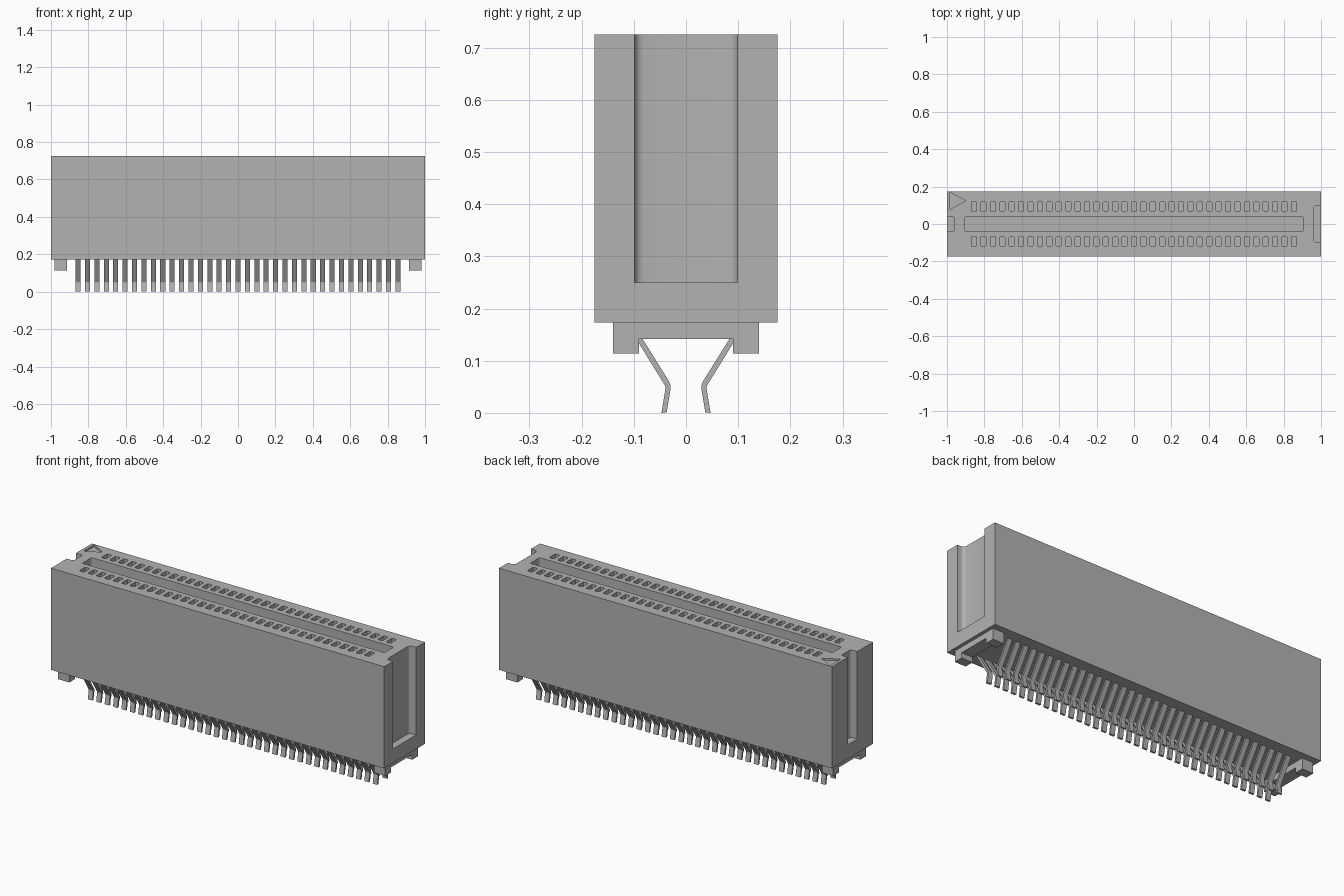
import bpy, bmesh, math
from mathutils import Vector

cube = bpy.data.objects.get("Cube")
if cube:
    bpy.data.objects.remove(cube, do_unlink=True)

grey = bpy.data.materials.new("connector grey")
grey.use_nodes = True
COLOR = (0.45, 0.45, 0.45, 1)
grey.diffuse_color = COLOR
grey.node_tree.nodes["Principled BSDF"].inputs["Base Color"].default_value = COLOR

TOP, BASE, HALF_Y = 0.725, 0.173, 0.175
PITCH, PINS = 0.0503, 35
PIN_X = [(i - (PINS - 1) / 2) * PITCH for i in range(PINS)]


def finish(bm, name):
    bmesh.ops.recalc_face_normals(bm, faces=bm.faces)
    mesh = bpy.data.meshes.new(name)
    bm.to_mesh(mesh)
    bm.free()
    mesh.materials.append(grey)
    obj = bpy.data.objects.new(name, mesh)
    bpy.context.collection.objects.link(obj)
    return obj


def prism(bm, outline, offset):
    """Extrude a closed outline along an offset vector."""
    offset = Vector(offset)
    near = [bm.verts.new(p) for p in outline]
    far = [bm.verts.new(Vector(p) + offset) for p in outline]
    bm.faces.new(near)
    bm.faces.new(far[::-1])
    n = len(near)
    for i in range(n):
        j = (i + 1) % n
        bm.faces.new((near[i], near[j], far[j], far[i]))


def rounded(x0, x1, y0, y1, z, r, steps=4):
    """Rectangle outline with rounded corners."""
    corners = ((x1 - r, y1 - r), (x0 + r, y1 - r), (x0 + r, y0 + r), (x1 - r, y0 + r))
    return [(cx + r * math.cos(a), cy + r * math.sin(a), z)
            for q, (cx, cy) in enumerate(corners)
            for a in [(q + s / steps) * math.pi / 2 for s in range(steps + 1)]]


def box(bm, x0, x1, y0, y1, z0, z1):
    prism(bm, [(x0, y0, z0), (x1, y0, z0), (x1, y1, z0), (x0, y1, z0)], (0, 0, z1 - z0))


def cut(target, bm, name):
    cutter = finish(bm, name)
    cutter.hide_render = True
    mod = target.modifiers.new(name, "BOOLEAN")
    mod.operation, mod.solver, mod.object = "DIFFERENCE", "EXACT", cutter
    bpy.context.view_layer.objects.active = target
    bpy.ops.object.modifier_apply(modifier=name)
    bpy.data.objects.remove(cutter, do_unlink=True)


# Housing block
bm = bmesh.new()
box(bm, -1, 1, -HALF_Y, HALF_Y, BASE, TOP)
housing = finish(bm, "housing")

# Card slot, end keyways and pin one triangle
bm = bmesh.new()
prism(bm, rounded(-0.907, 0.907, -0.04, 0.04, 0.28, 0.01), (0, 0, 0.6))
prism(bm, rounded(0.96, 1.1, -0.099, 0.099, 0.25, 0.018), (0, 0, 0.6))
prism(bm, rounded(-1.1, -0.96, -0.04, 0.04, 0.25, 0.01), (0, 0, 0.6))
z = TOP - 0.01
prism(bm, [(-0.983, 0.078, z), (-0.9, 0.124, z), (-0.983, 0.17, z)], (0, 0, 0.1))
cut(housing, bm, "slot_cutter")

# Two rows of contact openings
bm = bmesh.new()
for x in PIN_X:
    for y in (-0.094, 0.094):
        prism(bm, rounded(x - 0.014, x + 0.014, y - 0.026, y + 0.026, TOP - 0.1, 0.006, 2),
              (0, 0, 0.2))
cut(housing, bm, "opening_cutter")

# Standoff feet, each pair joined by a thin bridge
for side, name in ((1, "right_standoff"), (-1, "left_standoff")):
    bm = bmesh.new()
    x0, x1 = sorted((side * 0.915, side * 0.982))
    section = [(-0.14, BASE), (-0.14, 0.114), (-0.09, 0.114), (-0.09, 0.142),
               (0.09, 0.142), (0.09, 0.114), (0.14, 0.114), (0.14, BASE)]
    prism(bm, [(x0, y, z) for y, z in section], (x1 - x0, 0, 0))
    finish(bm, name)

# Bent solder tails, mirrored front to back
TAIL = [(0.107, 0.18), (0.0335, 0.062), (0.030, 0.054), (0.0295, 0.046), (0.037, 0.001),
        (0.047, 0), (0.0395, 0.046), (0.040, 0.052), (0.119, 0.18)]
for side, name in ((-1, "front_tails"), (1, "back_tails")):
    bm = bmesh.new()
    for x in PIN_X:
        prism(bm, [(x - 0.0135, side * y, z) for y, z in TAIL], (0.027, 0, 0))
    finish(bm, name)

# Soft fillets with crisp edges
bpy.ops.object.select_all(action="DESELECT")
housing.select_set(True)
bpy.context.view_layer.objects.active = housing
bpy.ops.object.shade_smooth_by_angle(angle=math.radians(30))
